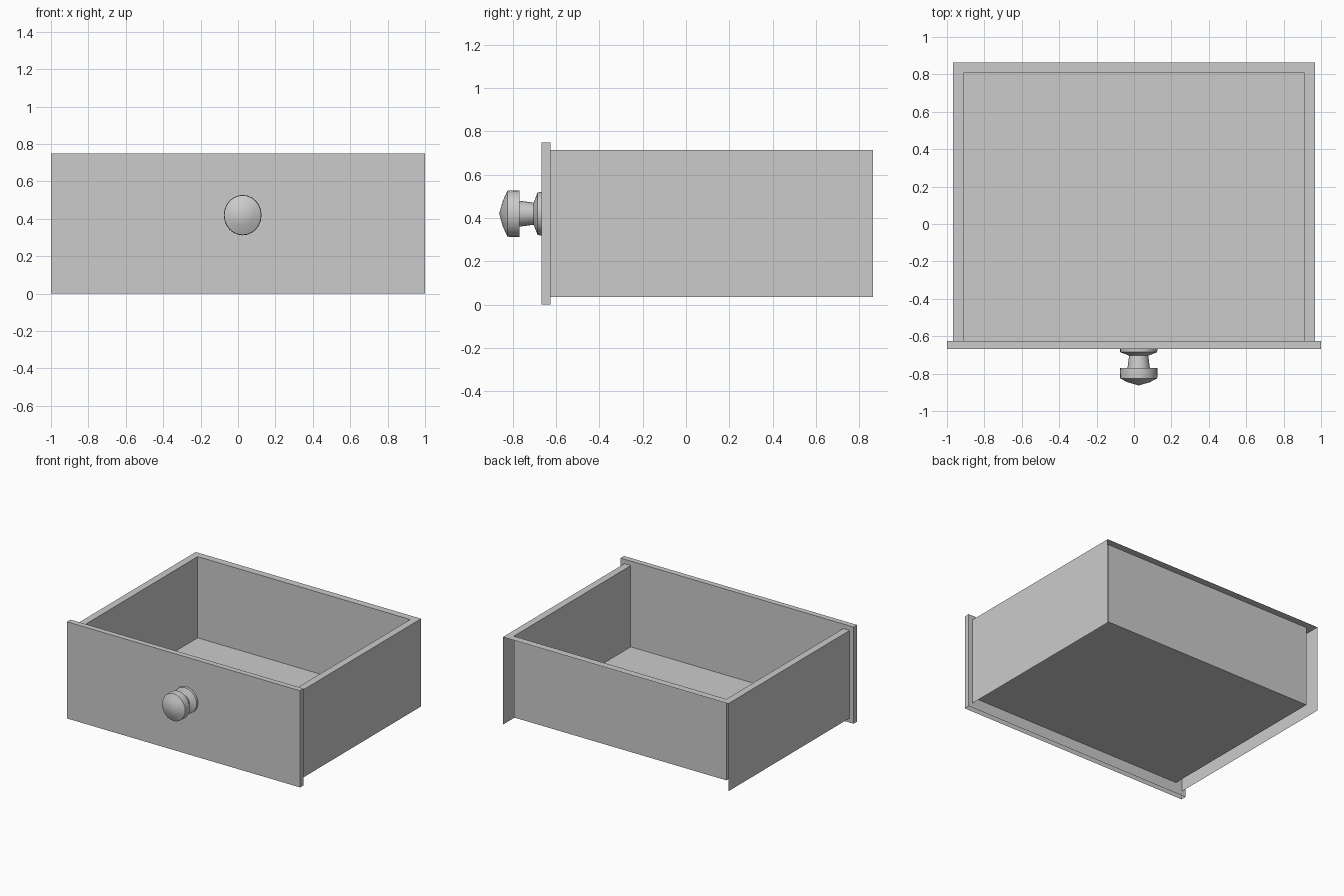
import bpy, bmesh, math

if "Cube" in bpy.data.objects:
    bpy.data.objects.remove(bpy.data.objects["Cube"])

FRONT, BACK = -0.625, 0.863      # depth range of the drawer box
TOP, BOTTOM, FLOOR = 0.715, 0.035, 0.085
WALL = 0.055


def make_object(name, bm):
    mesh = bpy.data.meshes.new(name)
    bm.to_mesh(mesh)
    bm.free()
    obj = bpy.data.objects.new(name, mesh)
    bpy.context.collection.objects.link(obj)
    return obj


# Front panel: thin slab, open on the hidden underside
bm = bmesh.new()
bmesh.ops.create_cube(bm, size=1)
for v in bm.verts:
    v.co.x *= 2.0
    v.co.y = -0.668 if v.co.y < 0 else FRONT
    v.co.z = 0.0 if v.co.z < 0 else 0.75
under = [f for f in bm.faces if f.calc_center_median().z < 0.01]
bmesh.ops.delete(bm, geom=under, context='FACES_ONLY')
make_object("front_panel", bm)


# Drawer box: U-shaped thin shell (inner walls, rim, outer sides) plus floor
def u_loop(bm, inset, z):
    x, y = 0.967 - inset, BACK - inset
    path = [(-x, FRONT), (-x, y), (x, y), (x, FRONT)]
    return [bm.verts.new((px, py, z)) for px, py in path]


bm = bmesh.new()
floor = u_loop(bm, WALL, FLOOR)
inner = u_loop(bm, WALL, TOP)
outer = u_loop(bm, 0, TOP)
skirt = u_loop(bm, 0, BOTTOM)
bm.faces.new(floor[::-1])
for low, high in ((floor, inner), (inner, outer), (outer, skirt)):
    for i in range(3):
        # the back has no outer sheet, so the inner back wall shows
        if low is outer and i == 1:
            continue
        bm.faces.new((low[i], low[i + 1], high[i + 1], high[i]))
make_object("drawer_box", bm)

# Knob: turned profile of (y, radius), slightly taller head
SIDES = 24
profile = [(-0.667, 0.100), (-0.685, 0.099), (-0.704, 0.051),
           (-0.770, 0.060), (-0.770, 0.100), (-0.790, 0.101),
           (-0.825, 0.099), (-0.846, 0.060)]
bm = bmesh.new()
rings = []
for y, r in profile:
    tall = 1.07 if y < -0.75 and r > 0.06 else 1.0
    rings.append([bm.verts.new((0.025 + r * math.cos(a), y, 0.42 + r * tall * math.sin(a)))
                  for a in (2 * math.pi * i / SIDES for i in range(SIDES))])
for a, b in zip(rings, rings[1:]):
    for i in range(SIDES):
        j = (i + 1) % SIDES
        bm.faces.new((a[i], a[j], b[j], b[i]))
tip = bm.verts.new((0.025, -0.863, 0.42))
for i in range(SIDES):
    bm.faces.new((rings[-1][i], rings[-1][(i + 1) % SIDES], tip))
bmesh.ops.recalc_face_normals(bm, faces=bm.faces[:])
knob = make_object("knob", bm)
bpy.context.view_layer.objects.active = knob
knob.select_set(True)
bpy.ops.object.shade_smooth_by_angle(angle=math.radians(40))
